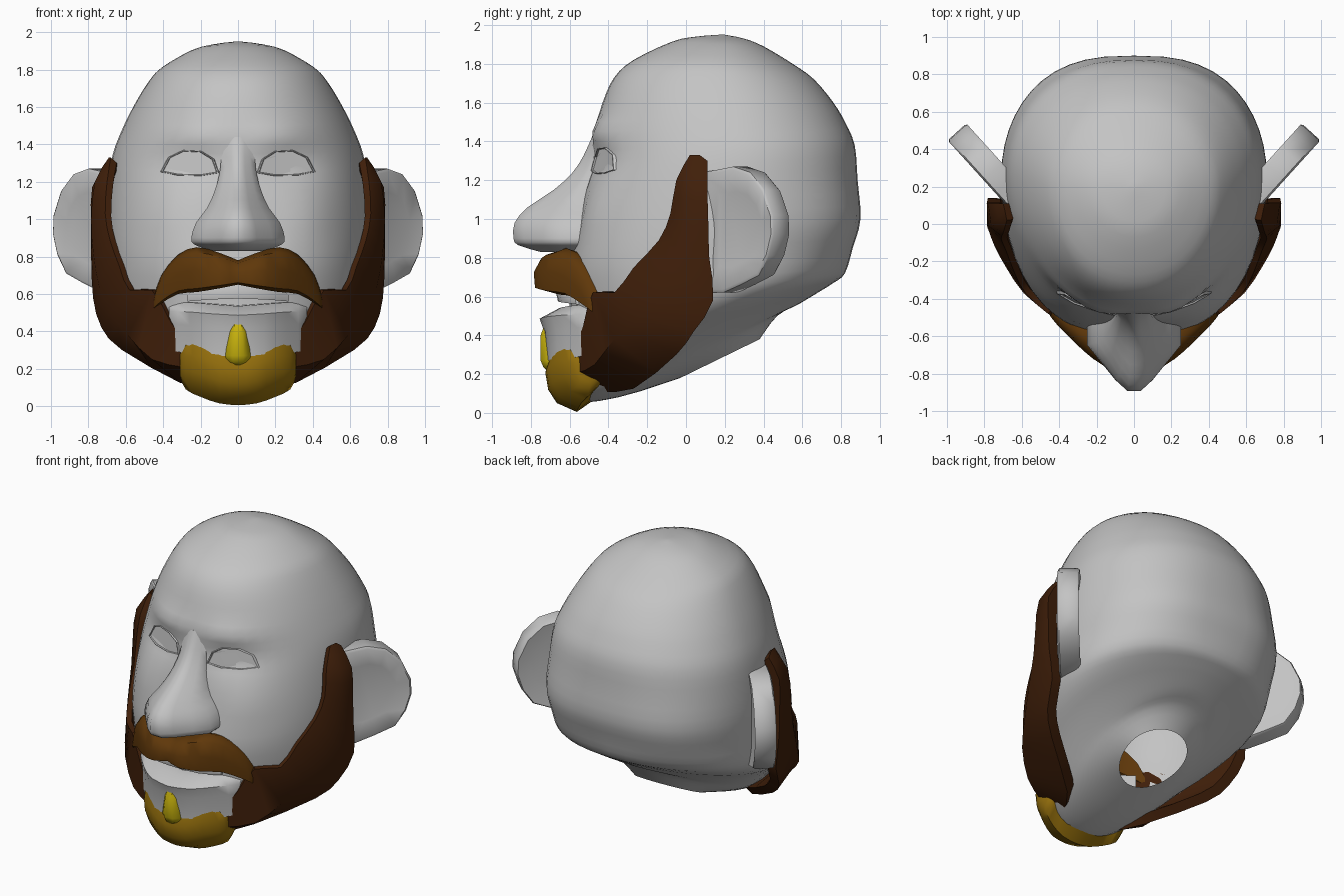
import bpy, bmesh, math
from mathutils import Vector
from mathutils.bvhtree import BVHTree

cube = bpy.data.objects.get("Cube")
if cube:
    bpy.data.objects.remove(cube, do_unlink=True)


def material(name, rgb):
    m = bpy.data.materials.new(name)
    m.use_nodes = True
    m.diffuse_color = (*rgb, 1)
    bsdf = next(n for n in m.node_tree.nodes if n.type == 'BSDF_PRINCIPLED')
    bsdf.inputs["Base Color"].default_value = (*rgb, 1)
    bsdf.inputs["Roughness"].default_value = 0.8
    return m


skin = material("grey skin", (0.55, 0.55, 0.55))
dark_brown = material("dark brown hair", (0.052, 0.014, 0.003))
brown = material("brown hair", (0.115, 0.039, 0.003))
ochre = material("ochre hair", (0.31, 0.165, 0.004))
yellow = material("yellow hair", (0.58, 0.45, 0.004))


def loft(name, rings, mat, first_cap=True, last_cap=True, angle=40):
    """Skin a list of equal closed rings."""
    bm = bmesh.new()
    rows = [[bm.verts.new(p) for p in ring] for ring in rings]
    n = len(rows[0])
    for a, b in zip(rows, rows[1:]):
        for i in range(n):
            j = (i + 1) % n
            bm.faces.new((a[i], a[j], b[j], b[i]))
    if first_cap:
        bm.faces.new(rows[0])
    if last_cap:
        bm.faces.new(rows[-1])
    bmesh.ops.recalc_face_normals(bm, faces=bm.faces)
    mesh = bpy.data.meshes.new(name)
    bm.to_mesh(mesh)
    bm.free()
    mesh.materials.append(mat)
    ob = bpy.data.objects.new(name, mesh)
    bpy.context.collection.objects.link(ob)
    bpy.ops.object.select_all(action='DESELECT')
    ob.select_set(True)
    bpy.context.view_layer.objects.active = ob
    bpy.ops.object.shade_smooth_by_angle(angle=math.radians(angle))
    return ob


def smooth_rows(rows, steps):
    """Catmull-Rom interpolation between rows of numbers."""
    out = []
    for k in range(len(rows) - 1):
        p0, p1, p2 = rows[max(k - 1, 0)], rows[k], rows[k + 1]
        p3 = rows[min(k + 2, len(rows) - 1)]
        for s in range(steps):
            t = s / steps
            out.append([b + t / 2 * (c - a + t * (2*a - 5*b + 4*c - d + t * (3*b - a - 3*c + d)))
                        for a, b, c, d in zip(p0, p1, p2, p3)])
    return out + [rows[-1]]


# Head: tilted rings (front y, front z, back y, back z, half width, squareness), open at the neck
head_rows = [
    (-.03, .18, .38, .38, .21, 1), (-.35, .08, .47, .5, .32, 1), (-.6, .06, .58, .56, .39, 1.05),
    (-.65, .2, .68, .62, .52, 1.05), (-.62, .36, .76, .67, .64, 1), (-.6, .54, .82, .72, .70, .88),
    (-.6, .75, .86, .85, .705, .75), (-.56, .95, .9, 1.0, .71, .74), (-.52, 1.15, .885, 1.2, .695, .8),
    (-.49, 1.3, .87, 1.38, .67, .87), (-.47, 1.45, .82, 1.5, .62, .9), (-.43, 1.6, .76, 1.6, .56, .92),
    (-.37, 1.73, .66, 1.72, .485, .94), (-.27, 1.82, .55, 1.8, .41, .95),
    (-.07, 1.915, .4, 1.89, .25, 1), (.05, 1.94, .3, 1.93, .13, 1), (.17, 1.95, .2, 1.95, .01, 1)]
# Sculpted bumps on the face: push in y, centre x and z, spread x and z
bumps = [(.035, .24, 1.28, .15, .08), (-.03, .22, 1.45, .18, .06), (-.02, .38, 1.02, .14, .14)]


def head_ring(row, n=48):
    yf, zf, yb, zb, w, power = row
    ym = yf + (yb - yf) * .56
    ring = []
    for i in range(n):
        a = 2 * math.pi * i / n
        c, s = math.cos(a), math.sin(a)
        x = w * math.copysign(abs(c) ** power, c)
        y = ym + s * (yb - ym if s > 0 else ym - yf)
        z = zf + (zb - zf) * (y - yf) / (yb - yf)
        if y < -.1:
            y += sum(d * math.exp(-((abs(x) - cx) / sx) ** 2 - ((z - cz) / sz) ** 2)
                     for d, cx, cz, sx, sz in bumps)
        ring.append((x, y, z))
    return ring


head = loft("head", [head_ring(r) for r in smooth_rows(head_rows, 3)], skin, False, True, 60)
tree = BVHTree.FromPolygons([v.co for v in head.data.vertices],
                            [p.vertices[:] for p in head.data.polygons])


def face_y(x, z):
    return tree.ray_cast(Vector((x, -2, z)), Vector((0, 1, 0)))[0].y


# Nose: horizontal slices (z, tip y, half width, back y)
nose_half = [(1, 0), (1, .35), (.72, .57), (.4, .82), (.15, .96)]
nose_shape = nose_half + [(-u, v) for u, v in reversed(nose_half)]
nose_rows = [(.83, -.76, .15, -.53), (.865, -.88, .235, -.52), (.9, -.905, .25, -.51),
             (.98, -.9, .225, -.5), (1.06, -.83, .165, -.5), (1.15, -.69, .125, -.48),
             (1.24, -.59, .1, -.46), (1.33, -.53, .09, -.44), (1.44, -.48, .09, -.43)]
loft("nose", [[(w * u, yb + (yt - yb) * v, z) for u, v in nose_shape]
              for z, yt, w, yb in smooth_rows(nose_rows, 2)], skin, angle=50)


def across(name, stations, section, mat):
    """Loft mirrored over x; stations are (x, top, bottom, front y, back y)."""
    half = smooth_rows(stations, 2)
    full = [(-r[0], *r[1:]) for r in reversed(half[1:])] + half
    loft(name, [[(x, yb + (yf - yb) * d, zb + (zt - zb) * h) for d, h in section]
                for x, zt, zb, yf, yb in full], mat, angle=50)


# Moustache, lips and goatee
across("moustache",
       [(0, .78, .65, -.765, -.58), (.1, .82, .63, -.785, -.57), (.22, .85, .61, -.72, -.55),
        (.32, .81, .6, -.63, -.52), (.41, .7, .55, -.54, -.46), (.45, .58, .52, -.49, -.43)],
       [(0, .9), (.4, 1), (.82, .88), (1, .5), (.97, .08), (.6, 0), (0, .05)], brown)
across("upper_lip",
       [(0, .66, .575, -.67, -.57), (.15, .65, .57, -.65, -.56), (.27, .6, .56, -.57, -.53)],
       [(0, 1), (.8, 1), (1, .5), (.9, 0), (0, 0)], skin)
across("lower_lip",
       [(0, .54, .27, -.755, -.57), (.14, .55, .27, -.73, -.55), (.26, .56, .28, -.64, -.5),
        (.37, .56, .3, -.52, -.42)],
       [(0, 1), (.5, .98), (1, .8), (.87, .55), (.8, 0), (0, 0)], skin)
across("goatee",
       [(0, .29, .005, -.725, -.43), (.1, .31, .015, -.72, -.43), (.2, .36, .05, -.675, -.43),
        (.28, .34, .09, -.61, -.42), (.31, .28, .16, -.56, -.44)],
       [(0, .7), (.6, 1), (.92, .95), (1, .7), (.95, .4), (.8, .16), (.45, 0), (0, .33)], ochre)

# Tuft under the lip: (z, half width, front y)
loft("lip_tuft", [[(w, -.66, z), (w, yf + .035, z), (w * .45, yf, z),
                   (-w * .45, yf, z), (-w, yf + .035, z), (-w, -.66, z)]
                  for z, w, yf in [(.44, .04, -.735), (.4, .05, -.75), (.27, .068, -.75),
                                   (.235, .06, -.735), (.22, .025, -.72)]], yellow, angle=50)

# Side beard: front edge, crest and back edge at each station from sideburn to chin
beard_rows = [
    (.68, .02, 1.33, .69, .07, 1.33, .7, .11, 1.30),
    (.7, -.05, 1.2, .765, 0, 1.2, .78, .11, 1.17),
    (.71, -.08, 1.03, .785, -.01, 1.0, .785, .115, .98),
    (.685, -.14, .89, .775, -.04, .83, .785, .12, .8),
    (.635, -.27, .75, .745, -.12, .65, .775, .14, .58),
    (.58, -.37, .62, .685, -.23, .5, .73, .04, .42),
    (.46, -.48, .62, .59, -.37, .38, .62, -.05, .3),
    (.36, -.53, .45, .46, -.47, .25, .31, -.27, .125),
    (.28, -.57, .34, .3, -.55, .21, .2, -.44, .11)]
# Ear outline in its own slanted plane: distance outwards and height
ear_outline = [(-.06, 1.24), (.05, 1.255), (.15, 1.27), (.27, 1.24), (.37, 1.15), (.43, 1.02),
               (.435, .92), (.4, .81), (.33, .71), (.2, .66), (.08, .62), (-.06, .62)]
ear_layers = [(.6, .12), (.97, .135), (1, .12), (1, .01), (.95, 0), (.6, .02)]
eye_outline = [(.11, 1.25), (.135, 1.32), (.2, 1.36), (.29, 1.365), (.365, 1.33),
               (.405, 1.255), (.32, 1.238), (.2, 1.235)]
eye_layers = [(1.08, .006), (1.04, -.01), (.99, -.01), (.96, -.002)]

for side, sx in (("left", 1), ("right", -1)):
    rings = []
    for r in smooth_rows(beard_rows, 2):
        edge, crest, back = (Vector(r[i:i + 3]) for i in (0, 3, 6))
        core = Vector((0, .1, .7))
        ring = [edge, crest, back, back.lerp(core, .09), crest.lerp(core, .09),
                edge.lerp(core, .045)]
        rings.append([(sx * p.x, p.y, p.z) for p in ring])
    loft(side + "_beard", rings, dark_brown, angle=50)

    rings = []
    for k, depth in ear_layers:
        ring = []
        for u, z in ear_outline:
            u, z = .2 + (u - .2) * k, .95 + (z - .95) * k
            ring.append((sx * (.705 + .67 * u - .74 * depth), .125 + .74 * u + .67 * depth, z))
        rings.append(ring)
    loft(side + "_ear", rings, skin, angle=50)

    rings = []
    for k, push in eye_layers:
        ring = []
        for x, z in eye_outline:
            x, z = .255 + (x - .255) * k, 1.3 + (z - 1.3) * k
            ring.append((sx * x, face_y(sx * x, z) + push, z))
        rings.append(ring)
    loft(side + "_eye", rings, skin, angle=30)
